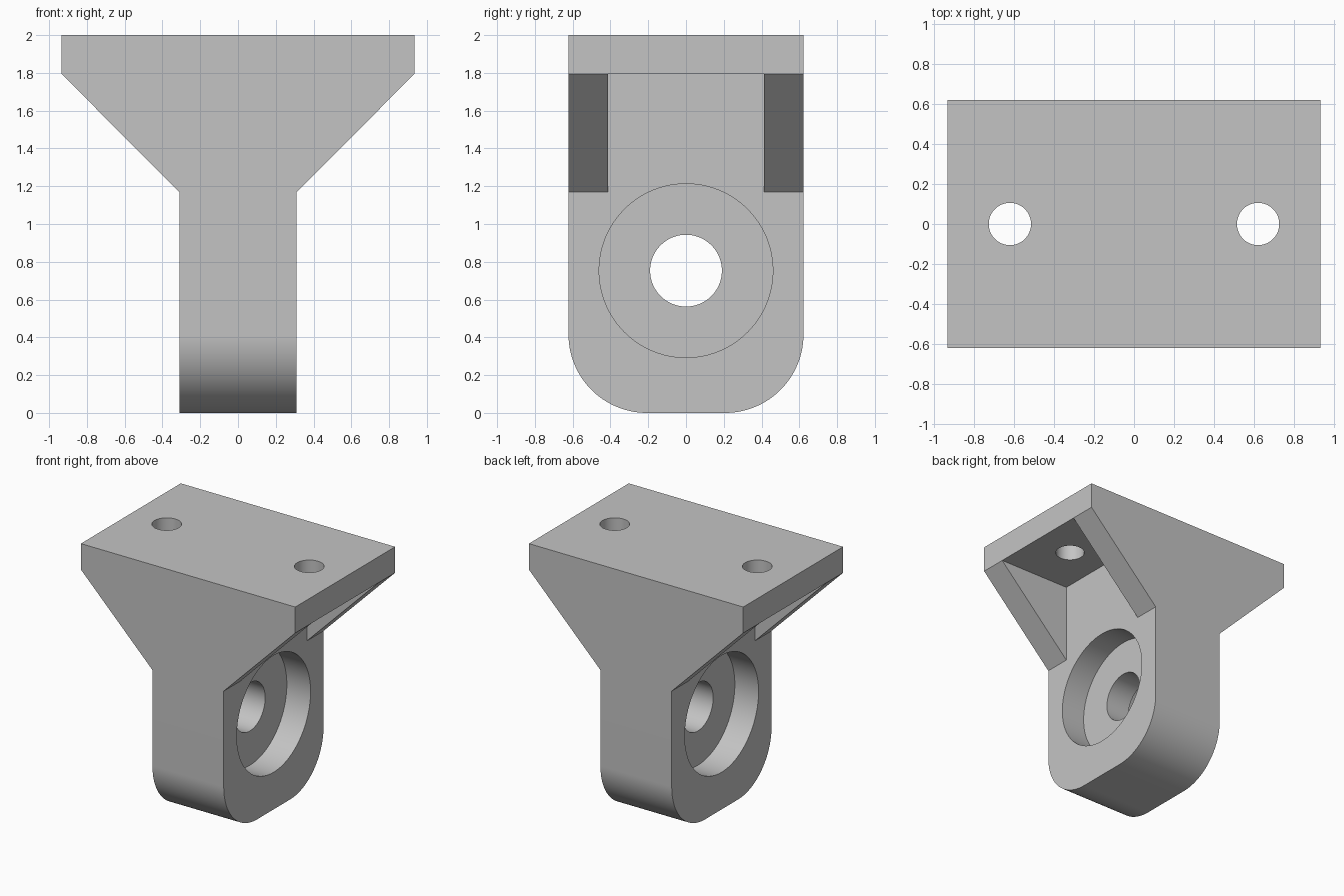
import bpy
import bmesh
from math import sin, cos, pi, radians
from mathutils import Vector

default = bpy.data.objects.get("Cube")
if default:
    bpy.data.objects.remove(default, do_unlink=True)

# Main dimensions
PLATE_X, HALF_Y, STEM_X = 0.935, 0.622, 0.311
TOP, PLATE_Z, STEM_Z = 2.0, 1.795, 1.17
CORNER = 0.415
POCKET_Y = 0.413
BORE_Z, BORE_R, RECESS_R, WEB_X = 0.753, 0.19, 0.46, 0.104
BOLT_X, BOLT_R = 0.622, 0.106

grey = bpy.data.materials.new("plain grey")
grey.use_nodes = True
colour = (0.55, 0.55, 0.55, 1)
grey.diffuse_color = colour
grey.node_tree.nodes["Principled BSDF"].inputs["Base Color"].default_value = colour


def prism(name, points, axis, start, end):
    """Extrude a 2D outline along one axis; the outline uses the other two in order."""
    bm = bmesh.new()
    verts = []
    for a, b in points:
        co = [a, b]
        co.insert(axis, start)
        verts.append(bm.verts.new(co))
    face = bm.faces.new(verts)
    extruded = bmesh.ops.extrude_face_region(bm, geom=[face])["geom"]
    shift = Vector((0, 0, 0))
    shift[axis] = end - start
    bmesh.ops.translate(bm, vec=shift,
                        verts=[v for v in extruded if isinstance(v, bmesh.types.BMVert)])
    bmesh.ops.recalc_face_normals(bm, faces=bm.faces)
    mesh = bpy.data.meshes.new(name)
    bm.to_mesh(mesh)
    bm.free()
    mesh.materials.append(grey)
    obj = bpy.data.objects.new(name, mesh)
    bpy.context.collection.objects.link(obj)
    return obj


def arc(a, b, radius, start, end, steps):
    return [(a + radius * cos(start + (end - start) * i / steps),
             b + radius * sin(start + (end - start) * i / steps)) for i in range(steps + 1)]


def disc(a, b, radius, sides=96):
    return arc(a, b, radius, 0, 2 * pi, sides)[:-1]


def combine(target, tool, operation):
    """Apply a boolean and discard its helper."""
    tool.hide_render = True
    mod = target.modifiers.new(tool.name, "BOOLEAN")
    mod.operation, mod.solver, mod.object = operation, "EXACT", tool
    bpy.context.view_layer.objects.active = target
    bpy.ops.object.modifier_apply(modifier=mod.name)
    bpy.data.objects.remove(tool, do_unlink=True)


# Bracket: flared silhouette with a plate on top
half = [(STEM_X, 0), (STEM_X, STEM_Z), (PLATE_X, PLATE_Z), (PLATE_X, TOP)]
outline = half + [(-x, z) for x, z in reversed(half)]
bracket = prism("mounting_bracket", outline, 1, -HALF_Y, HALF_Y)

# Rounded lower corners of the stem
inset = HALF_Y - CORNER
rounded = (arc(-inset, CORNER, CORNER, pi, 1.5 * pi, 32)
           + arc(inset, CORNER, CORNER, 1.5 * pi, 2 * pi, 32)
           + [(HALF_Y, STEM_Z)])
# Only the waste below the curve is cut away at each side
for side in (-1, 1):
    curve = [(side * y, z) for y, z in arc(inset, CORNER, CORNER, 1.5 * pi, 2 * pi, 32)]
    waste = curve + [(side * (HALF_Y + 0.1), CORNER), (side * (HALF_Y + 0.1), -0.1),
                     (side * inset, -0.1)]
    combine(bracket, prism("corner_cutter", waste, 0, -1, 1), "DIFFERENCE")

# Pockets between the gussets, bearing recesses and bolt holes
for side in (-1, 1):
    pocket = [(side * STEM_X, STEM_Z), (side * STEM_X, PLATE_Z),
              (side * PLATE_X, PLATE_Z), (side * PLATE_X, STEM_Z)]
    combine(bracket, prism("pocket_cutter", pocket, 1, -POCKET_Y, POCKET_Y), "DIFFERENCE")
    combine(bracket, prism("recess_cutter", disc(0, BORE_Z, RECESS_R), 0,
                           side * WEB_X, side * (STEM_X + 0.1)), "DIFFERENCE")
    combine(bracket, prism("bolt_cutter", disc(side * BOLT_X, 0, BOLT_R, 64), 2,
                           PLATE_Z - 0.1, TOP + 0.1), "DIFFERENCE")

# Through bore
combine(bracket, prism("bore_cutter", disc(0, BORE_Z, BORE_R), 0, -0.5, 0.5), "DIFFERENCE")

bpy.ops.object.select_all(action="DESELECT")
bracket.select_set(True)
bpy.context.view_layer.objects.active = bracket
bpy.ops.object.shade_smooth_by_angle(angle=radians(30))
